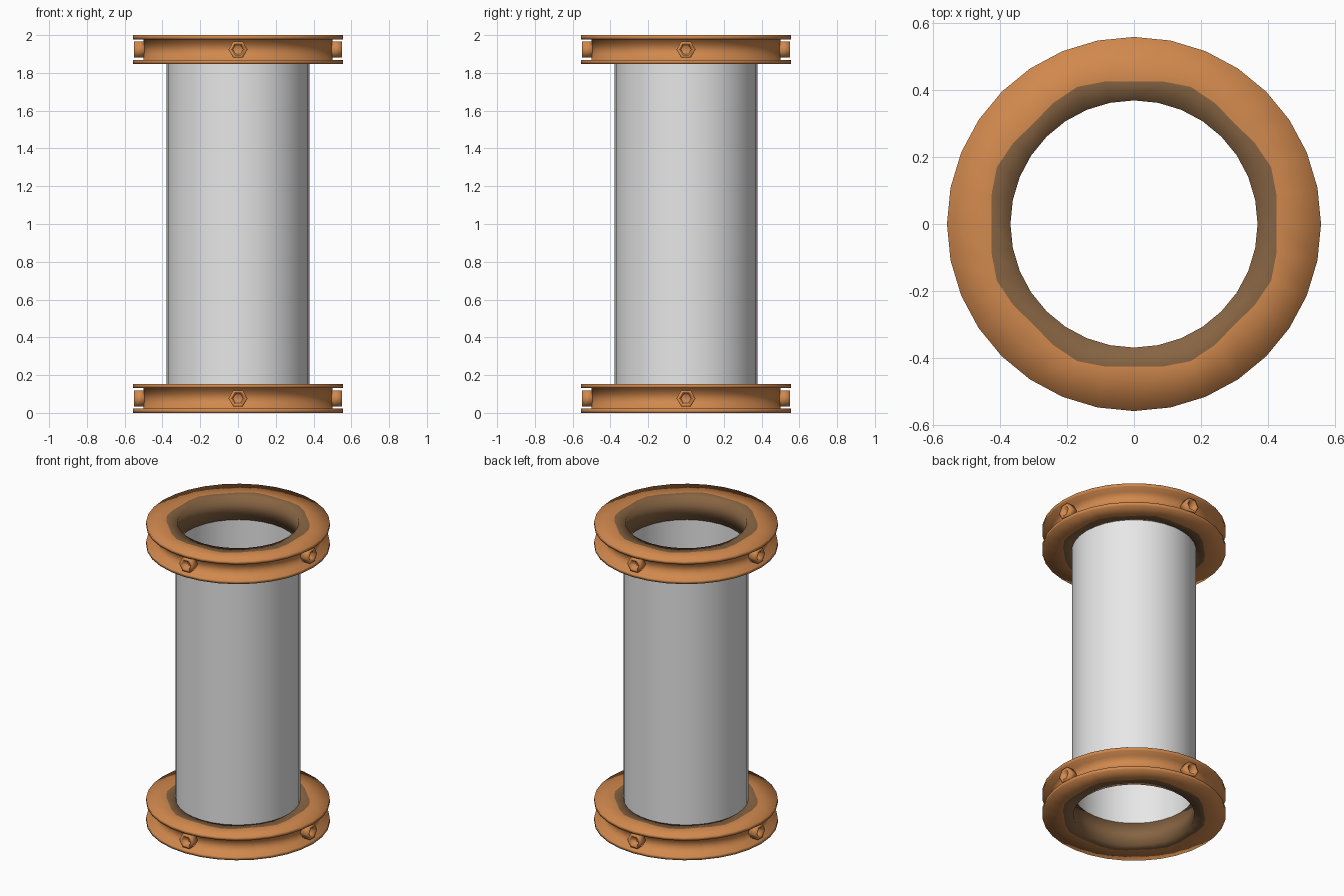
import bpy, bmesh, math
from mathutils import Matrix

if "Cube" in bpy.data.objects:
    bpy.data.objects.remove(bpy.data.objects["Cube"])

SIDES = 32


def material(name, rgb):
    m = bpy.data.materials.new(name)
    m.diffuse_color = (*rgb, 1.0)
    m.use_nodes = True
    m.node_tree.nodes["Principled BSDF"].inputs["Base Color"].default_value = m.diffuse_color
    return m


copper = material("copper orange", (0.64, 0.25, 0.075))
brown = material("dull brown", (0.24, 0.127, 0.055))
grey = material("light grey", (0.80, 0.80, 0.80))


def lathe(name, profile, sides, mats, matrix=Matrix(), wavy=(), dark=(), sharp=()):
    """Revolve a closed (radius, z) profile around z.
    wavy: points with an eight-lobed radius; dark: segments in the second
    material; sharp: points whose rings are hard edges."""
    bm = bmesh.new()
    rings = []
    for i in range(sides):
        a = 2 * math.pi * i / sides
        ring = []
        for j, (r, z) in enumerate(profile):
            if j in wavy:
                r -= 0.009 * math.cos(8 * a)
            ring.append(bm.verts.new((r * math.cos(a), r * math.sin(a), z)))
        rings.append(ring)
    n = len(profile)
    for i in range(sides):
        a, b = rings[i], rings[(i + 1) % sides]
        for j in range(n):
            k = (j + 1) % n
            f = bm.faces.new((a[j], b[j], b[k], a[k]))
            f.smooth = True
            f.material_index = 1 if j in dark else 0
        for j in sharp:
            bm.edges.get((a[j], b[j])).smooth = False
    bmesh.ops.recalc_face_normals(bm, faces=bm.faces)
    bm.transform(matrix)
    mesh = bpy.data.meshes.new(name)
    bm.to_mesh(mesh)
    bm.free()
    for m in mats:
        mesh.materials.append(m)
    ob = bpy.data.objects.new(name, mesh)
    bpy.context.collection.objects.link(ob)
    return ob


# Straight pipe between the flanges
lathe("pipe", [(0.378, 0.15), (0.378, 1.85), (0.369, 1.85), (0.369, 0.15)],
      SIDES, [grey], sharp=range(4))

# Grooved flange with a brown bore, and its hollow hex bolts
H = 0.153
flange = [(0.368, 0), (0.433, 0), (0.557, 0), (0.557, 0.022), (0.5, 0.022),
          (0.5, H - 0.022), (0.557, H - 0.022), (0.557, H), (0.433, H), (0.368, H)]
bolt = [(0.05, 0.49), (0.05, 0.55), (0.033, 0.55), (0.027, 0.503), (0.027, 0.49)]

for label, z in (("bottom", 0.0), ("top", 2.0 - H)):
    lathe(label + "_flange", flange, SIDES, [copper, brown],
          Matrix.Translation((0, 0, z)), wavy=(1, 8), dark=(0, 8, 9))
    for i in range(4):
        # bolt axis points outwards, hex corners lie level
        m = (Matrix.Translation((0, 0, z + H / 2))
             @ Matrix.Rotation(i * math.pi / 2, 4, 'Z')
             @ Matrix.Rotation(math.pi / 2, 4, 'X'))
        lathe(f"{label}_bolt_{i + 1}", bolt, 6, [copper], m)
